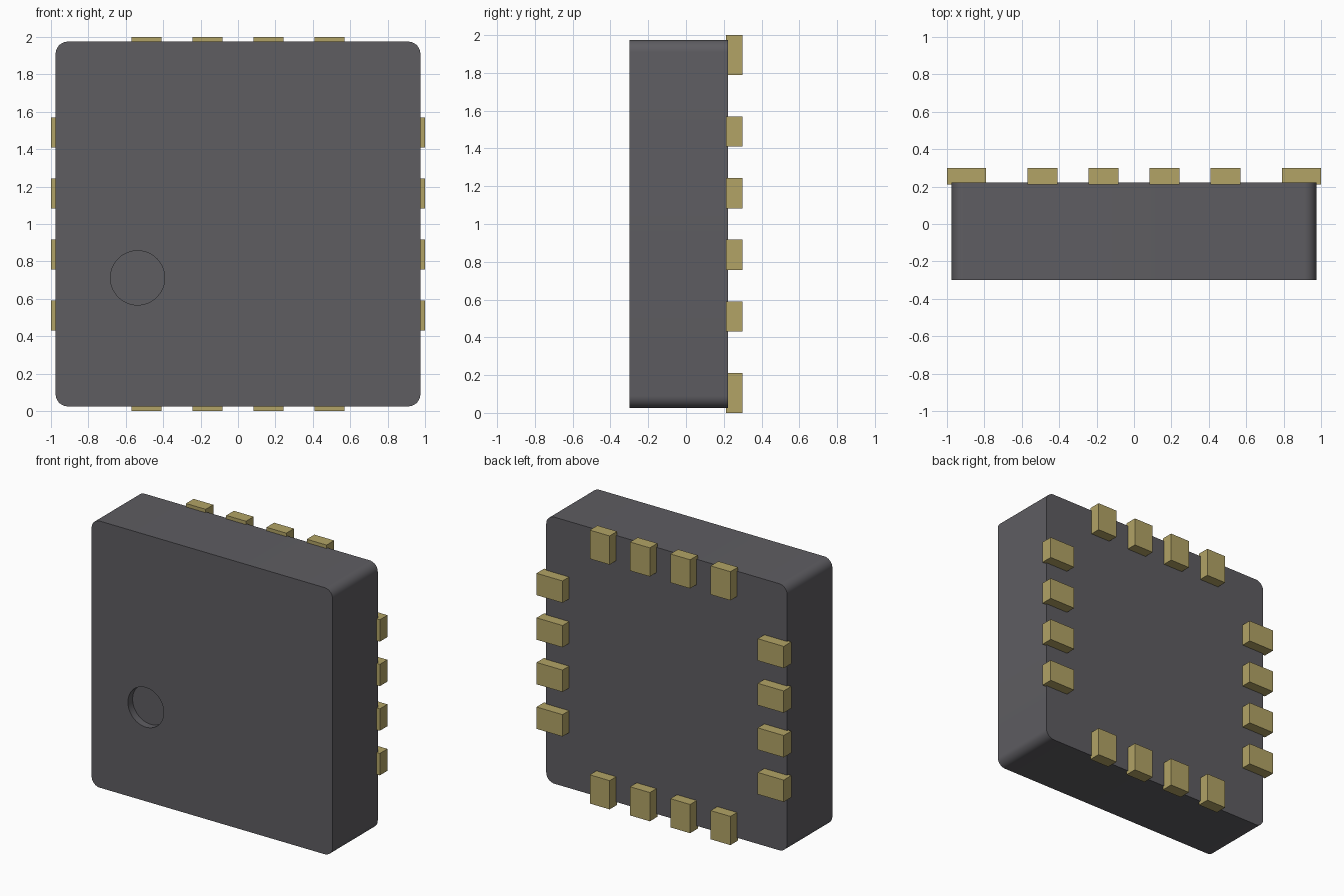
import bpy
import bmesh
import math
from mathutils import Matrix, Vector

default = bpy.data.objects.get("Cube")
if default:
    bpy.data.objects.remove(default, do_unlink=True)


def make_material(name, rgb):
    mat = bpy.data.materials.new(name)
    mat.use_nodes = True
    color = (*rgb, 1.0)
    mat.diffuse_color = color
    mat.node_tree.nodes["Principled BSDF"].inputs["Base Color"].default_value = color
    return mat


def add_object(name, bm, mat):
    bmesh.ops.recalc_face_normals(bm, faces=bm.faces[:])
    mesh = bpy.data.meshes.new(name)
    bm.to_mesh(mesh)
    bm.free()
    mesh.materials.append(mat)
    obj = bpy.data.objects.new(name, mesh)
    bpy.context.collection.objects.link(obj)
    return obj


def box(low, high):
    low, high = Vector(low), Vector(high)
    bm = bmesh.new()
    bmesh.ops.create_cube(bm, size=1, matrix=Matrix.Translation((low + high) / 2)
                          @ Matrix.Diagonal((*(high - low), 1)))
    return bm


charcoal = make_material("charcoal", (0.112, 0.109, 0.121))
gold = make_material("gold", (0.445, 0.367, 0.132))

FRONT, BACK = -0.299, 0.223
HALF = 0.975

# Package body: block with rounded corners along the depth
bm = box((-HALF, FRONT, 1 - HALF), (HALF, BACK, 1 + HALF))
depth_edges = [e for e in bm.edges
               if abs(e.verts[0].co.y - e.verts[1].co.y) > 0.1]
bmesh.ops.bevel(bm, geom=depth_edges, offset=0.065, segments=8,
                profile=0.5, affect='EDGES')
body = add_object("package_body", bm, charcoal)

# Round marker recess in the front face
bm = bmesh.new()
bmesh.ops.create_cone(bm, cap_ends=True, segments=48, radius1=0.145,
                      radius2=0.145, depth=0.11,
                      matrix=Matrix.Translation((-0.537, FRONT, 0.712))
                      @ Matrix.Rotation(math.pi / 2, 4, 'X'))
cutter = add_object("recess_cutter", bm, charcoal)
cutter.hide_render = True
cut = body.modifiers.new("recess", 'BOOLEAN')
cut.operation = 'DIFFERENCE'
cut.solver = 'EXACT'
cut.object = cutter
bpy.ops.object.select_all(action='DESELECT')
bpy.context.view_layer.objects.active = body
body.select_set(True)
bpy.ops.object.modifier_apply(modifier=cut.name)
bpy.data.objects.remove(cutter, do_unlink=True)
bpy.ops.object.shade_smooth_by_angle(angle=math.radians(30))

# Contact pads: four along each edge of the back
for side, name in enumerate(("left", "top", "right", "bottom")):
    turn = (Matrix.Translation((0, 0, 1))
            @ Matrix.Rotation(-side * math.pi / 2, 4, 'Y'))
    for i in range(4):
        c = (i - 1.5) * 0.326
        bm = box((0.79, 0.211, c - 0.08), (1.0, 0.299, c + 0.08))
        bm.transform(turn)
        add_object(f"{name}_pad_{i + 1}", bm, gold)
